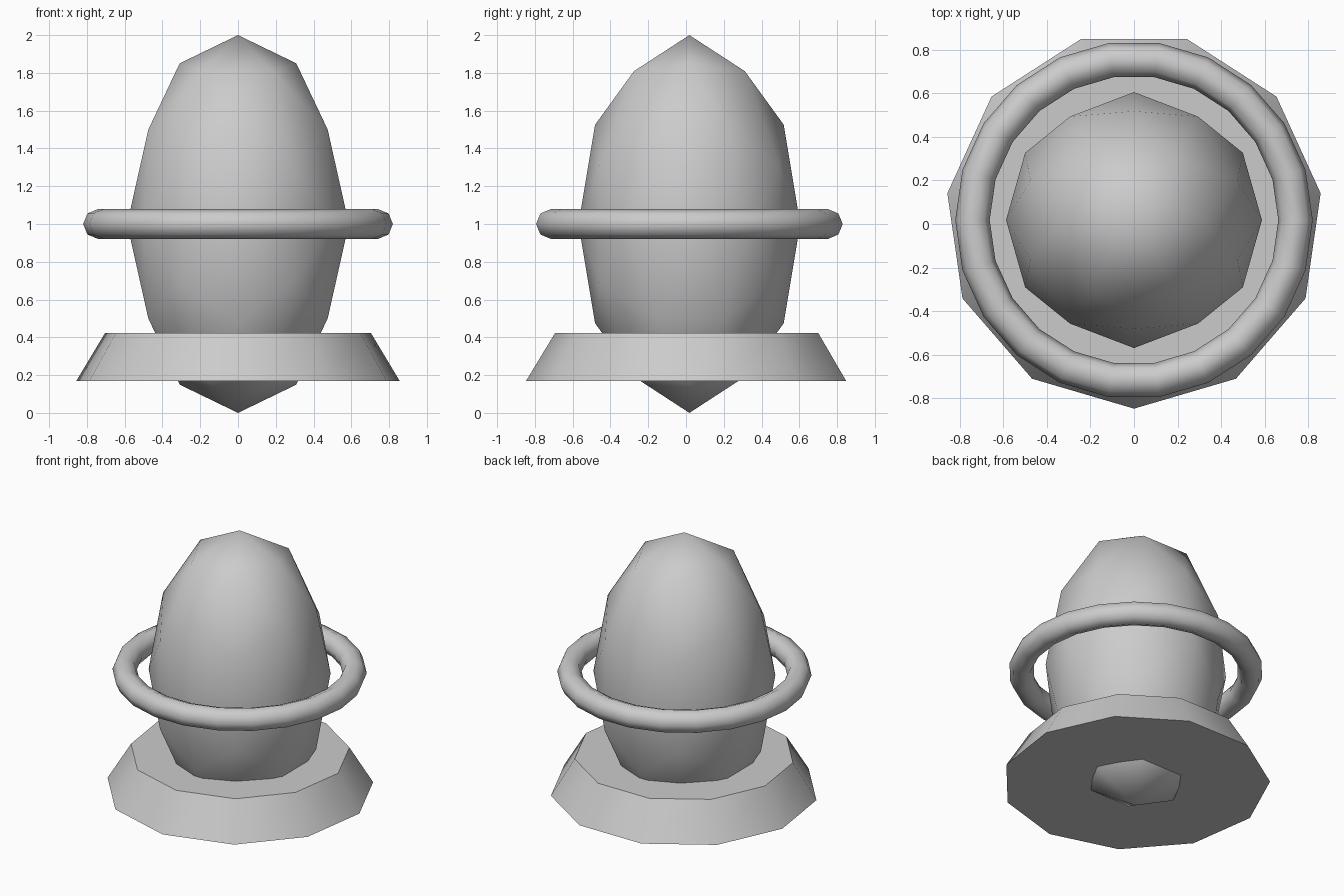
import bpy, bmesh, math

if "Cube" in bpy.data.objects:
    bpy.data.objects.remove(bpy.data.objects["Cube"])

CY = 0.018  # shared vertical axis offset in y


def finish(name, bm, limit, loc):
    bmesh.ops.recalc_face_normals(bm, faces=bm.faces[:])
    mesh = bpy.data.meshes.new(name)
    bm.to_mesh(mesh)
    bm.free()
    ob = bpy.data.objects.new(name, mesh)
    bpy.context.collection.objects.link(ob)
    ob.location = loc
    bpy.ops.object.select_all(action='DESELECT')
    ob.select_set(True)
    bpy.context.view_layer.objects.active = ob
    bpy.ops.object.shade_smooth_by_angle(angle=math.radians(limit))
    return ob


# Egg body: once-subdivided icosahedron with its symmetry axes on x, y, z
phi = (1 + math.sqrt(5)) / 2
n = math.sqrt(1 + phi * phi)
points = set()
for sa in (1, -1):
    for sb in (1, -1):
        for sc in (1, -1):
            for p in ((0, 0, sa),
                      (sa / n, 0, sb * phi / n),
                      (sa * (phi - 1) / 2, sb * 0.5, sc * phi / 2)):
                for k in range(3):
                    points.add(tuple(p[(i + k) % 3] for i in range(3)))
bm = bmesh.new()
for x, y, z in points:
    bm.verts.new((0.587 * x, 0.587 * y, z))
bmesh.ops.convex_hull(bm, input=bm.verts[:])
finish("egg_body", bm, 180, (0, CY, 1))

# Floating ring: 22 x 8 torus
MAJ, MIN, R, r = 22, 8, 0.741, 0.079
bm = bmesh.new()
grid = []
for i in range(MAJ):
    a = math.tau * i / MAJ
    row = []
    for j in range(MIN):
        b = math.tau * j / MIN
        d = R + r * math.cos(b)
        row.append(bm.verts.new((d * math.cos(a), d * math.sin(a), r * math.sin(b))))
    grid.append(row)
for i in range(MAJ):
    for j in range(MIN):
        i2, j2 = (i + 1) % MAJ, (j + 1) % MIN
        bm.faces.new((grid[i][j], grid[i2][j], grid[i2][j2], grid[i][j2]))
finish("floating_ring", bm, 180, (0, CY, 1))

# Base: eleven-sided tapered stand, one corner towards the front
SIDES = 11
bm = bmesh.new()
rings = []
for rad, z in ((0.865, 0.169), (0.711, 0.423)):
    rings.append([bm.verts.new((rad * math.sin(math.tau * i / SIDES),
                                -rad * math.cos(math.tau * i / SIDES), z))
                  for i in range(SIDES)])
low, top = rings
bm.faces.new(low[::-1])
bm.faces.new(top)
for i in range(SIDES):
    k = (i + 1) % SIDES
    bm.faces.new((low[i], low[k], top[k], top[i]))
finish("base", bm, 40, (0, CY, 0))
